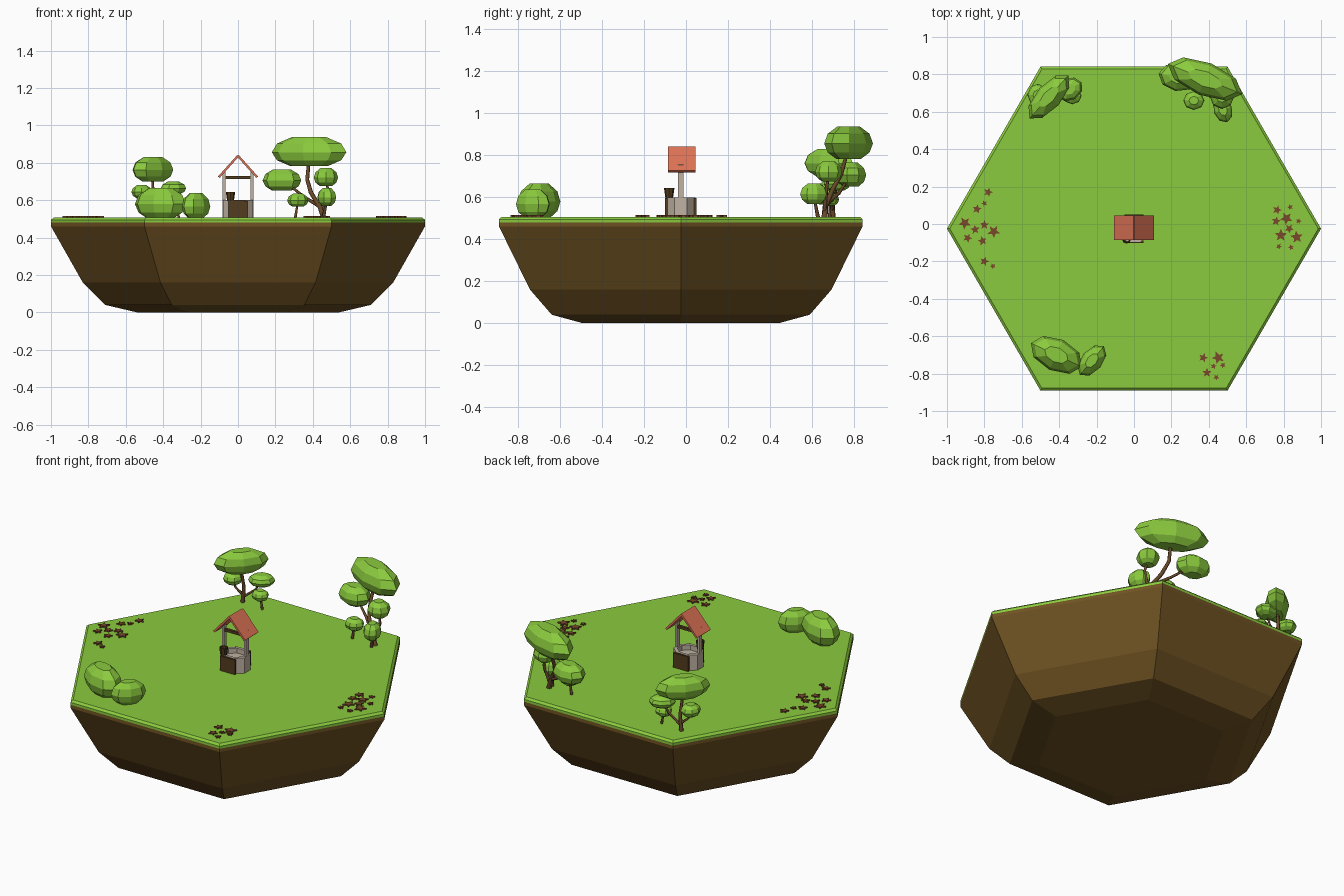
import bpy, bmesh, math
from mathutils import Matrix, Vector

if "Cube" in bpy.data.objects:
    bpy.data.objects.remove(bpy.data.objects["Cube"])

CY = -0.025   # island centre in y
TOP = 0.507   # grass height


def material(name, rgb):
    m = bpy.data.materials.new(name)
    lin = [((c / 255 + 0.055) / 1.055) ** 2.4 for c in rgb]
    m.diffuse_color = (*lin, 1)
    m.use_nodes = True
    m.node_tree.nodes["Principled BSDF"].inputs["Base Color"].default_value = m.diffuse_color
    return m


GRASS = material("grass_green", (139, 203, 62))
SOIL = material("soil_brown", (112, 83, 35))
BARK = material("bark_brown", (104, 72, 42))
LEAF = material("fallen_leaf_brown", (122, 72, 42))
ROOF = material("roof_terracotta", (222, 115, 86))
STONE = material("pale_stone", (192, 178, 162))
WOOD = material("dark_wood", (84, 60, 30))


def finish(name, bm, mats, rule=None):
    bmesh.ops.recalc_face_normals(bm, faces=bm.faces)
    bm.normal_update()
    if rule:
        for f in bm.faces:
            f.material_index = rule(f)
    me = bpy.data.meshes.new(name)
    bm.to_mesh(me)
    bm.free()
    for m in mats:
        me.materials.append(m)
    ob = bpy.data.objects.new(name, me)
    bpy.context.collection.objects.link(ob)
    return ob


def lathe(name, rings, sides, mats, matrix=Matrix(), phase=0.0, rule=None, closed=False):
    """Stack of polygon rings (radius, z); capped, or joined into a loop."""
    bm = bmesh.new()
    loops = []
    for r, z in rings:
        angles = [phase + math.tau * i / sides for i in range(sides)]
        loops.append([bm.verts.new((r * math.cos(a), r * math.sin(a), z)) for a in angles])
    pairs = list(zip(loops, loops[1:]))
    if closed:
        pairs.append((loops[-1], loops[0]))
    else:
        bm.faces.new(loops[0][::-1])
        bm.faces.new(loops[-1])
    for lo, hi in pairs:
        for i in range(sides):
            j = (i + 1) % sides
            bm.faces.new((lo[i], lo[j], hi[j], hi[i]))
    bm.transform(matrix)
    return finish(name, bm, mats, rule)


def box(name, centre, size, mat, rot=Matrix()):
    bm = bmesh.new()
    bmesh.ops.create_cube(bm, size=1)
    bm.transform(Matrix.Translation(centre) @ rot @ Matrix.Diagonal((*size, 1)))
    return finish(name, bm, [mat])


def foliage(name, centre, half, angle=0, tilt=0):
    m = (Matrix.Translation(centre) @ Matrix.Rotation(math.radians(angle), 4, 'Z')
         @ Matrix.Rotation(math.radians(tilt), 4, 'Y') @ Matrix.Diagonal((*half, 1)))
    rings = [(0.5, -1), (0.86, -0.6), (1, -0.05), (0.86, 0.55), (0.45, 1)]
    lathe(name, rings, 8, [GRASS], m)


def branch(name, points, radius):
    cu = bpy.data.curves.new(name, 'CURVE')
    cu.dimensions = '3D'
    cu.bevel_depth = radius
    cu.bevel_resolution = 1
    cu.use_fill_caps = True
    sp = cu.splines.new('POLY')
    sp.points.add(len(points) - 1)
    for i, (p, co) in enumerate(zip(sp.points, points)):
        p.co = (*co, 1)
        p.radius = 1 - 0.4 * i / (len(points) - 1)
    cu.materials.append(BARK)
    ob = bpy.data.objects.new(name, cu)
    bpy.context.collection.objects.link(ob)
    bpy.ops.object.select_all(action='DESELECT')
    ob.select_set(True)
    bpy.context.view_layer.objects.active = ob
    bpy.ops.object.convert(target='MESH')


# Floating island: soil bowl and grass slab
at = Matrix.Translation((0, CY, 0))
lathe("soil", [(0.54, 0), (0.71, 0.04), (0.83, 0.16), (1, 0.46), (1, 0.48)], 6, [SOIL], at)
lathe("grass", [(1, 0.48), (1, 0.495), (0.985, TOP)], 6, [GRASS], at)

# Well: stone ring with wooden front and back staves
lathe("well_ring", [(0.088, 0.5), (0.088, 0.6), (0.066, 0.6), (0.066, 0.5)], 8, [STONE, WOOD],
      at @ Matrix.Diagonal((1, 0.86, 1, 1)), math.pi / 8,
      lambda f: int(abs(f.normal.y) > 0.85 and abs(f.calc_center_median().y - CY) > 0.064),
      closed=True)
lathe("well_floor", [(0.07, 0.5), (0.07, 0.57)], 8, [STONE],
      at @ Matrix.Diagonal((1, 0.86, 1, 1)), math.pi / 8)
for s, side in ((-1, "left"), (1, "right")):
    box("well_post_" + side, (s * 0.075, CY, 0.63), (0.014, 0.026, 0.25), STONE)
    box("well_roof_" + side, (s * 0.051, CY + 0.005, 0.78), (0.155, 0.13, 0.012), ROOF,
        Matrix.Rotation(s * math.radians(48), 4, 'Y'))
    # Staves standing slightly proud of the ring
    box("well_staves_" + ("front" if s < 0 else "back"), (0, CY + s * 0.07, 0.55),
        (0.1, 0.012, 0.092), WOOD)
box("well_beam", (0, CY, 0.722), (0.16, 0.016, 0.016), WOOD)
lathe("bucket", [(0.018, 0.595), (0.025, 0.643), (0.02, 0.643), (0.016, 0.6)], 8, [WOOD],
      Matrix.Translation((-0.04, -0.08, 0)))

# Large tree, back right
foliage("big_tree_crown", (0.38, 0.775, 0.86), (0.215, 0.09, 0.078), -22)
foliage("big_tree_leaves_left", (0.235, 0.785, 0.708), (0.105, 0.075, 0.057), -10)
foliage("big_tree_leaves_right", (0.47, 0.68, 0.723), (0.065, 0.065, 0.048))
foliage("big_tree_leaves_low", (0.475, 0.61, 0.617), (0.07, 0.05, 0.048), 110)
foliage("big_tree_sprout_leaves", (0.32, 0.66, 0.6), (0.057, 0.05, 0.035))
branch("big_tree_trunk", [(0.46, 0.66, 0.5), (0.44, 0.665, 0.56), (0.39, 0.7, 0.64),
                          (0.37, 0.74, 0.71), (0.38, 0.77, 0.82)], 0.015)
branch("big_tree_branch_left", [(0.43, 0.67, 0.57), (0.35, 0.73, 0.62), (0.25, 0.78, 0.7)], 0.01)
branch("big_tree_branch_right", [(0.45, 0.66, 0.53), (0.485, 0.67, 0.64), (0.47, 0.68, 0.71)], 0.01)
branch("big_tree_branch_low", [(0.455, 0.63, 0.5), (0.475, 0.61, 0.6)], 0.01)
branch("big_tree_sprout", [(0.305, 0.66, 0.5), (0.32, 0.66, 0.59)], 0.009)

# Small tree, back left
foliage("small_tree_crown", (-0.455, 0.68, 0.765), (0.155, 0.068, 0.066), 48)
foliage("small_tree_leaves_left", (-0.515, 0.69, 0.645), (0.055, 0.06, 0.035))
foliage("small_tree_leaves_right", (-0.345, 0.72, 0.665), (0.075, 0.06, 0.034), 30)
foliage("small_tree_sprout_leaves", (-0.33, 0.685, 0.59), (0.05, 0.045, 0.03))
branch("small_tree_trunk", [(-0.46, 0.7, 0.5), (-0.45, 0.7, 0.6), (-0.46, 0.68, 0.74)], 0.012)
branch("small_tree_branch_left", [(-0.455, 0.7, 0.55), (-0.5, 0.69, 0.59), (-0.515, 0.69, 0.64)], 0.008)
branch("small_tree_branch_right", [(-0.455, 0.7, 0.54), (-0.38, 0.71, 0.6), (-0.345, 0.72, 0.66)], 0.008)
branch("small_tree_sprout", [(-0.315, 0.685, 0.5), (-0.33, 0.685, 0.58)], 0.008)

# Bushes, front left
foliage("bush_large", (-0.415, -0.7, 0.583), (0.15, 0.088, 0.082), -25)
foliage("bush_small", (-0.225, -0.73, 0.57), (0.1, 0.058, 0.067), 50)

# Fallen leaves: flat five-pointed stars (x, y, size) in three patches
PATCHES = {
    "left": [(-0.78, 0.17, 2), (-0.80, 0.11, 1), (-0.84, 0.08, 2), (-0.905, 0.005, 3),
             (-0.80, -0.005, 2), (-0.75, -0.04, 3), (-0.85, -0.03, 2), (-0.89, -0.075, 2),
             (-0.81, -0.09, 2), (-0.80, -0.2, 2), (-0.755, -0.225, 1)],
    "right": [(0.765, 0.075, 2), (0.835, 0.09, 1), (0.76, 0.015, 2), (0.815, 0.03, 3),
              (0.785, -0.06, 3), (0.83, -0.025, 2), (0.87, -0.07, 3), (0.775, -0.12, 1),
              (0.84, -0.125, 1), (0.88, 0.015, 1)],
    "front": [(0.37, -0.715, 2), (0.45, -0.715, 3), (0.425, -0.76, 1), (0.475, -0.755, 1),
              (0.39, -0.795, 2), (0.44, -0.82, 1)],
}
for patch, leaves in PATCHES.items():
    bm = bmesh.new()
    for k, (x, y, s) in enumerate(leaves):
        R = 0.008 + 0.009 * s
        ring = []
        for i in range(10):
            r = R if i % 2 == 0 else R * 0.45
            a = math.tau * i / 10 + k * 0.7
            ring.append(Vector((x + r * math.cos(a), y + r * math.sin(a), TOP)))
        lo = [bm.verts.new(p) for p in ring]
        hi = [bm.verts.new(p + Vector((0, 0, 0.008))) for p in ring]
        bm.faces.new(lo[::-1])
        bm.faces.new(hi)
        for i in range(10):
            j = (i + 1) % 10
            bm.faces.new((lo[i], lo[j], hi[j], hi[i]))
    finish("fallen_leaves_" + patch, bm, [LEAF])
